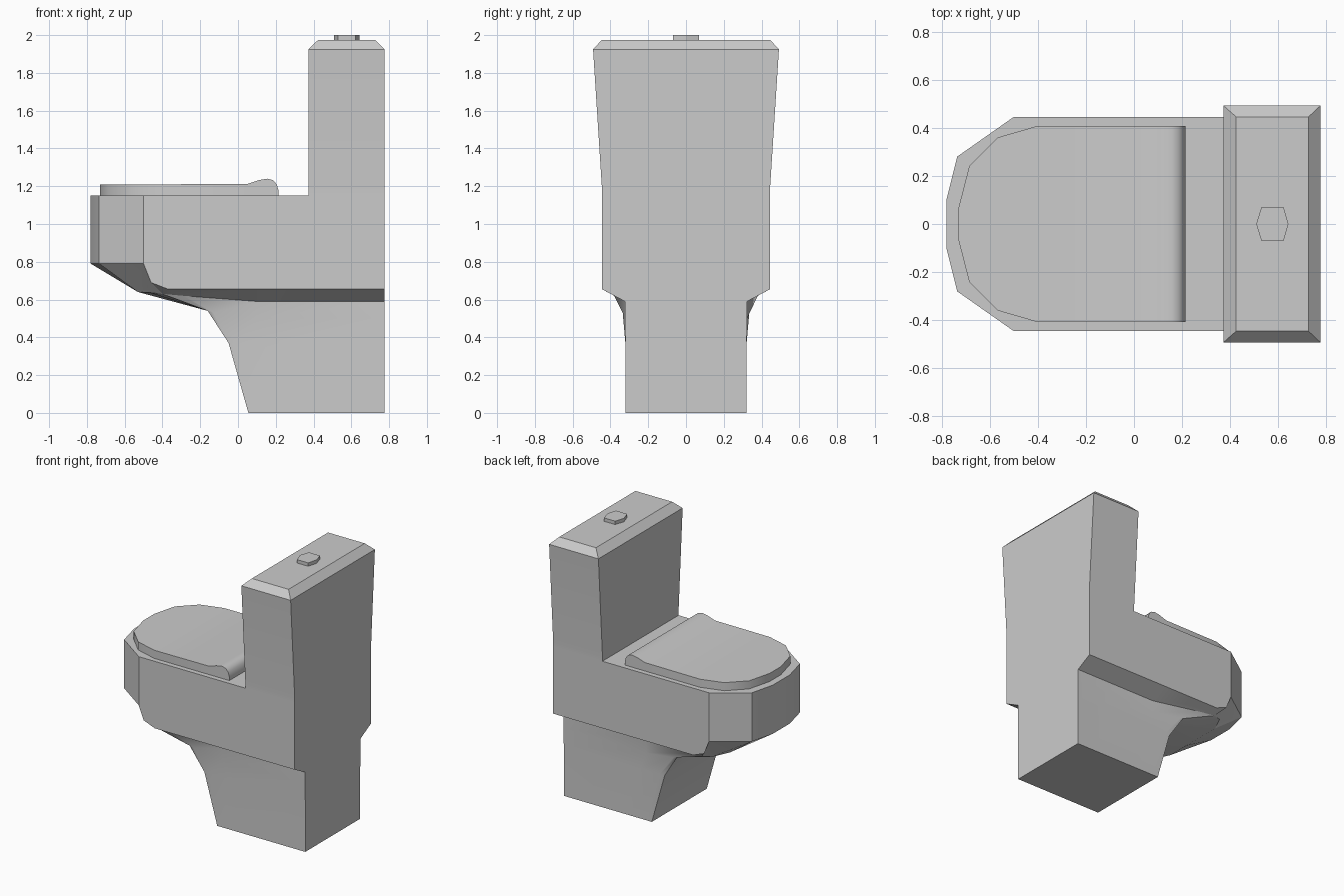
import bpy, bmesh

if "Cube" in bpy.data.objects:
    bpy.data.objects.remove(bpy.data.objects["Cube"])

mat = bpy.data.materials.new("ceramic grey")
mat.diffuse_color = (0.6, 0.6, 0.6, 1)
mat.use_nodes = True
mat.node_tree.nodes["Principled BSDF"].inputs["Base Color"].default_value = mat.diffuse_color


def loft(name, rings, angle=0.5):
    """Skin a list of closed rings and cap both ends."""
    bm = bmesh.new()
    vr = [[bm.verts.new(p) for p in r] for r in rings]
    for a, b in zip(vr, vr[1:]):
        n = len(a)
        for i in range(n):
            j = (i + 1) % n
            bm.faces.new((a[i], a[j], b[j], b[i]))
    bm.faces.new(vr[0])
    bm.faces.new(vr[-1])
    bmesh.ops.recalc_face_normals(bm, faces=bm.faces[:])
    me = bpy.data.meshes.new(name)
    bm.to_mesh(me)
    bm.free()
    me.materials.append(mat)
    ob = bpy.data.objects.new(name, me)
    bpy.context.collection.objects.link(ob)
    bpy.ops.object.select_all(action='DESELECT')
    ob.select_set(True)
    bpy.context.view_layer.objects.active = ob
    bpy.ops.object.shade_smooth_by_angle(angle=angle)
    return ob


def mirrored(half):
    return half + [(x, -y, z) for x, y, z in reversed(half)]


def rect(x0, x1, y, z):
    return mirrored([(x0, y, z), (x1, y, z)])


# Bowl and pedestal: half outlines from nose to back, top to floor
W, B = 0.445, 0.775
plan = [(-.78, .10), (-.735, .28), (-.5, W), (-.46, W), (-.37, W), (.1, W), (B, W)]
rim_z = [.79, .79, .79, .69, .655, .655, .655]
top = [(x, y, 1.15) for x, y in plan]
rim = [(x, y, z) for (x, y), z in zip(plan, rim_z)]
under = [(-.53, .07, .64), (-.53, .24, .64), (-.47, .36, .637), (-.4, .385, .63),
         (-.29, .38, .62), (.1, .323, .59), (B, .323, .59)]
neck = [(-.16, .07, .54), (-.16, .2, .54), (-.16, .3, .54), (-.16, .335, .54),
        (-.13, .335, .53), (.1, .323, .5), (B, .323, .5)]
foot_plan = [(0, .07), (0, .2), (0, .28), (0, .321), (.04, .321), (.2, .321)]
shin = [(x - .05, y, .37) for x, y in foot_plan] + [(B, .321, .37)]
foot = [(x + .055, y, 0) for x, y in foot_plan] + [(B, .321, 0)]
loft("bowl_and_pedestal", [mirrored(r) for r in (top, rim, under, neck, shin, foot)])

# Tank, flaring upward, with chamfered top
loft("tank", [rect(.372, B, W, 1.15), rect(.372, B, W, 1.19),
              rect(.372, B, .492, 1.925), rect(.425, .725, .445, 1.975)])

# Seat lid: stations along x as (x, half width, top height)
stations = [(-.73, .065, 1.21), (-.685, .24, 1.21), (-.565, .36, 1.21),
            (-.4, .408, 1.21), (.05, .408, 1.212), (.11, .408, 1.232),
            (.155, .408, 1.24), (.185, .408, 1.232), (.205, .408, 1.21),
            (.215, .408, 1.175)]
loft("seat_lid", [[(x, w, 1.149), (x, w, z), (x, -w, z), (x, -w, 1.149)]
                  for x, w, z in stations], 0.7)

# Flush button: low hexagonal prism
loft("flush_button", [[(x, y, z) for x, y in
     ((.508, 0), (.53, .07), (.622, .07), (.642, 0), (.622, -.07), (.53, -.07))]
     for z in (1.97, 2.0)])
